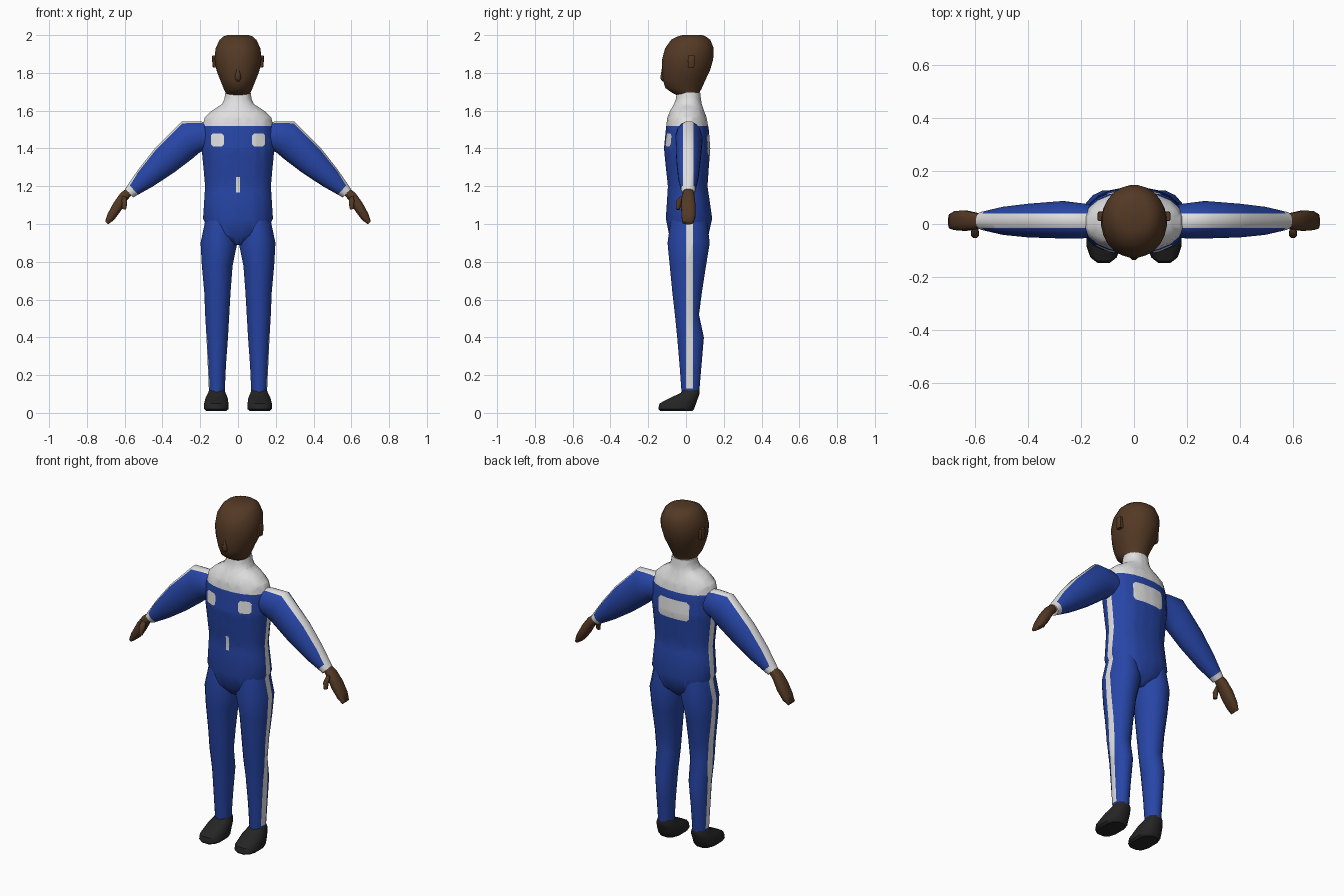
import bpy, bmesh, math
from mathutils import Vector

cube = bpy.data.objects.get("Cube")
if cube:
    bpy.data.objects.remove(cube, do_unlink=True)


def material(name, rgb):
    m = bpy.data.materials.new(name)
    m.use_nodes = True
    m.diffuse_color = (*rgb, 1)
    m.node_tree.nodes["Principled BSDF"].inputs["Base Color"].default_value = (*rgb, 1)
    return m


blue = material("suit blue", (0.02, 0.06, 0.38))
white = material("trim white", (0.74, 0.74, 0.74))
skin = material("brown skin", (0.088, 0.041, 0.018))
black = material("shoe black", (0.018, 0.018, 0.018))


def level(z, cx, rx, y0, y1):
    """Horizontal cross-section."""
    return ((cx - rx, z), (cx + rx, z), y0, y1)


def loft(name, rings, mats, side=1, n=16, power=2.0, cuts=(), rule=None, angle=60):
    """Skin oval rings (two xz ends, front and back y); cut, then colour by rule."""
    bm = bmesh.new()
    loops = []
    for p, q, y0, y1 in rings:
        loop = []
        for i in range(n):
            t = 2 * math.pi * (i + 0.5) / n
            c, s = math.cos(t), math.sin(t)
            u = math.copysign(abs(c) ** (2 / power), c)
            v = math.copysign(abs(s) ** (2 / power), s)
            x = (p[0] + q[0]) / 2 + u * (q[0] - p[0]) / 2
            z = (p[1] + q[1]) / 2 + u * (q[1] - p[1]) / 2
            loop.append(bm.verts.new((side * x, (y0 + y1) / 2 + v * (y1 - y0) / 2, z)))
        loops.append(loop)
    for a, b in zip(loops, loops[1:]):
        for i in range(n):
            j = (i + 1) % n
            bm.faces.new((a[i], a[j], b[j], b[i]))
    bm.faces.new(loops[0])
    bm.faces.new(loops[-1])
    bmesh.ops.recalc_face_normals(bm, faces=bm.faces[:])
    for co, no in cuts:
        bmesh.ops.bisect_plane(bm, geom=bm.verts[:] + bm.edges[:] + bm.faces[:],
                               dist=1e-5, plane_co=co, plane_no=no)
    bm.normal_update()
    if rule:
        for f in bm.faces:
            f.material_index = int(rule(f.calc_center_median(), f.normal))
    mesh = bpy.data.meshes.new(name)
    bm.to_mesh(mesh)
    bm.free()
    ob = bpy.data.objects.new(name, mesh)
    bpy.context.collection.objects.link(ob)
    for m in mats:
        mesh.materials.append(m)
    bpy.ops.object.select_all(action="DESELECT")
    ob.select_set(True)
    bpy.context.view_layer.objects.active = ob
    bpy.ops.object.shade_smooth_by_angle(angle=math.radians(angle))
    return ob


X, Y, Z = Vector((1, 0, 0)), Vector((0, 1, 0)), Vector((0, 0, 1))
STRIPE = (0.0, 0.036)
stripe_cuts = [(Y * y, Y) for y in STRIPE]
YOKE = 1.52

# Patches on the suit: centre x, centre z, half width, half height, corner, facing y
patches = [(-0.109, 1.445, 0.035, 0.035, 0.012, -1),
           (0.109, 1.445, 0.035, 0.035, 0.012, -1),
           (0, 1.42, 0.1, 0.055, 0.015, 1),
           (0, 1.208, 0.01, 0.042, 0.0, -1)]
torso_cuts = stripe_cuts + [(Z * YOKE, Z)]
for px, pz, w, h, corner, facing in patches:
    for s in (-1, 1):
        torso_cuts += [(X * (px + s * w), X), (Z * (pz + s * h), Z)]
        if corner:
            for t in (-1, 1):
                torso_cuts.append((Vector((px + s * (w - corner), 0, pz + t * h)),
                                   Vector((s, 0, t))))


def torso_trim(c, n):
    if c.z > YOKE:
        return True
    if STRIPE[0] < c.y < STRIPE[1] and abs(c.x) > 0.12:
        return c.z < 1.46
    for px, pz, w, h, corner, facing in patches:
        dx, dz = abs(c.x - px), abs(c.z - pz)
        if c.y * facing > 0 and dx < w and dz < h and dx + dz < w + h - corner:
            return True
    return False


# Torso with collar
loft("torso", [level(0.89, 0, 0.05, -0.05, 0.07), level(0.94, 0, 0.15, -0.09, 0.12),
               level(1.03, 0, 0.187, -0.108, 0.14), level(1.2, 0, 0.176, -0.097, 0.115),
               level(1.3, 0, 0.185, -0.108, 0.122), level(1.4, 0, 0.195, -0.118, 0.13),
               level(1.5, 0, 0.193, -0.108, 0.122), level(1.565, 0, 0.178, -0.1, 0.11),
               level(1.6, 0, 0.14, -0.085, 0.096), level(1.635, 0, 0.085, -0.064, 0.084),
               level(1.66, 0, 0.073, -0.055, 0.08), level(1.695, 0, 0.068, -0.05, 0.076)],
     [blue, white], n=20, power=2.2, cuts=torso_cuts, rule=torso_trim)

# Head, nose and neck stub
loft("head", [level(1.68, 0, 0.06, -0.045, 0.07), level(1.695, 0, 0.066, -0.075, 0.072),
              level(1.72, 0, 0.078, -0.11, 0.085), level(1.765, 0, 0.096, -0.124, 0.105),
              level(1.81, 0, 0.114, -0.126, 0.127), level(1.87, 0, 0.125, -0.128, 0.145),
              level(1.93, 0, 0.12, -0.112, 0.148), level(1.975, 0, 0.098, -0.08, 0.13),
              level(1.993, 0, 0.078, -0.045, 0.105), level(2.0, 0, 0.055, -0.02, 0.085)],
     [skin], n=24)
loft("nose", [level(1.755, 0, 0.008, -0.126, -0.1), level(1.77, 0, 0.018, -0.137, -0.1),
              level(1.79, 0, 0.015, -0.135, -0.1), level(1.84, 0, 0.006, -0.126, -0.1)],
     [skin], n=8)


def leg_trim(c, n):
    return STRIPE[0] < c.y < STRIPE[1] and abs(c.x) > 0.12 and c.z > 0.13


# Arm axis used to mark off the cuff
axis = Vector((0.727, 0, -0.687))
CUFF = -0.41


def arm_trim(c, n):
    along = abs(c.x) * axis.x + c.z * axis.z
    return along > CUFF or (-0.016 < c.y < 0.04 and n.z > 0.2)


for side, label in ((1, "left"), (-1, "right")):
    # Leg
    loft(label + "_leg",
         [level(1.04, 0.1, 0.07, -0.08, 0.11), level(0.9, 0.101, 0.099, -0.1, 0.128),
          level(0.78, 0.11, 0.083, -0.088, 0.108), level(0.64, 0.109, 0.071, -0.074, 0.086),
          level(0.52, 0.11, 0.065, -0.06, 0.07), level(0.4, 0.11, 0.058, -0.048, 0.096),
          level(0.25, 0.112, 0.049, -0.035, 0.083), level(0.1, 0.112, 0.042, -0.024, 0.07)],
         [blue, white], side, cuts=stripe_cuts + [(Z * 0.13, Z)], rule=leg_trim)

    # Shoe
    loft(label + "_shoe",
         [level(0.01, 0.115, 0.055, -0.14, 0.035), level(0.02, 0.115, 0.066, -0.15, 0.045),
          level(0.05, 0.115, 0.066, -0.143, 0.056), level(0.08, 0.113, 0.06, -0.085, 0.066),
          level(0.105, 0.112, 0.048, -0.03, 0.074), level(0.122, 0.112, 0.042, -0.018, 0.07)],
         [black], side, n=12, power=2.5, angle=40)

    # Sleeve with shoulder stripe and cuff
    cuff_axis = Vector((axis.x * side, 0, axis.z))
    loft(label + "_arm",
         [((0.13, 1.39), (0.13, 1.53), -0.05, 0.07), ((0.2, 1.38), (0.2, 1.545), -0.056, 0.08),
          ((0.24, 1.345), (0.298, 1.545), -0.056, 0.088), ((0.335, 1.273), (0.442, 1.4), -0.052, 0.078),
          ((0.45, 1.198), (0.528, 1.29), -0.042, 0.066), ((0.555, 1.14), (0.598, 1.187), -0.022, 0.046)],
         [blue, white], side,
         cuts=[(Y * -0.016, Y), (Y * 0.04, Y), (cuff_axis * CUFF, cuff_axis)], rule=arm_trim)

    # Hand and thumb
    loft(label + "_hand",
         [((0.562, 1.153), (0.592, 1.187), -0.013, 0.038), ((0.588, 1.125), (0.622, 1.165), -0.022, 0.045),
          ((0.62, 1.068), (0.658, 1.115), -0.027, 0.052), ((0.657, 1.02), (0.69, 1.056), -0.024, 0.05),
          ((0.688, 0.998), (0.703, 1.015), -0.018, 0.038)],
         [skin], side, n=12, power=2.6)
    loft(label + "_thumb",
         [((0.588, 1.14), (0.615, 1.15), -0.03, 0.0), ((0.585, 1.11), (0.617, 1.122), -0.055, -0.02),
          ((0.592, 1.075), (0.614, 1.08), -0.054, -0.032)],
         [skin], side, n=8)

    # Ear
    loft(label + "_ear",
         [level(1.828, 0.122, 0.011, 0.012, 0.042), level(1.838, 0.122, 0.014, 0.01, 0.046),
          level(1.885, 0.122, 0.016, 0.01, 0.048), level(1.892, 0.122, 0.014, 0.012, 0.046)],
         [skin], side, n=8, power=5, angle=40)
